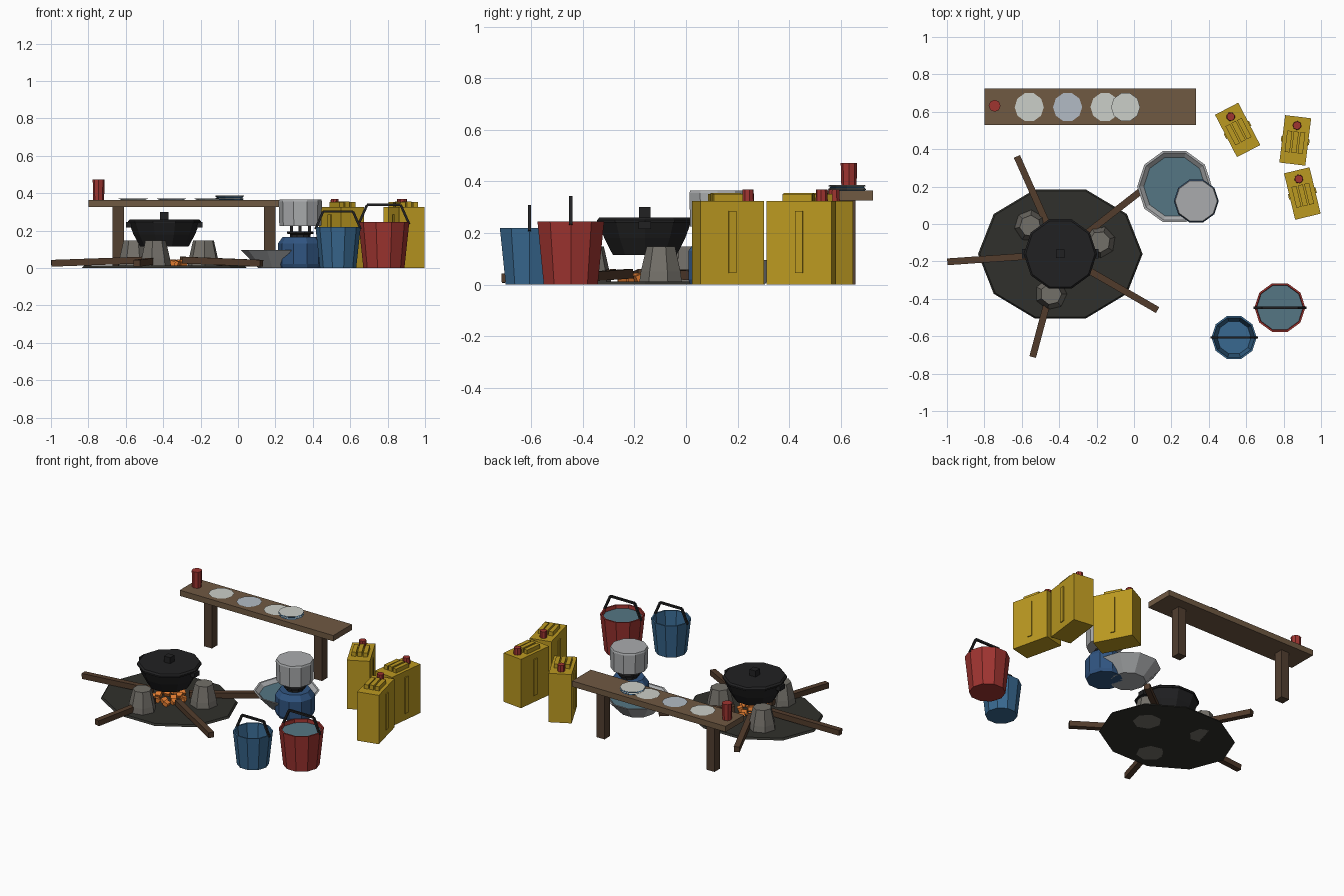
import bpy, bmesh, math, random
from mathutils import Vector, Matrix

if "Cube" in bpy.data.objects:
    bpy.data.objects.remove(bpy.data.objects["Cube"])

random.seed(4)
COLORS = {
    "yellow": (.50, .32, .015), "red": (.35, .035, .03), "blue": (.04, .14, .28),
    "stove_blue": (.03, .09, .22), "water": (.09, .18, .23), "wood": (.16, .10, .055),
    "leg_wood": (.085, .05, .03), "log": (.085, .045, .025), "ash": (.03, .03, .025),
    "black": (.015, .015, .016), "stone": (.17, .16, .14), "ember": (.75, .2, .03),
    "metal": (.40, .41, .42), "enamel": (.60, .62, .58), "blue_enamel": (.45, .50, .56),
}
MATS = {}


def mat(key):
    if key not in MATS:
        MATS[key] = bpy.data.materials.new(key)
        MATS[key].diffuse_color = (*COLORS[key], 1)
    return MATS[key]


def finish(bm, name, color, matrix=None):
    bmesh.ops.recalc_face_normals(bm, faces=bm.faces)
    me = bpy.data.meshes.new(name)
    bm.to_mesh(me)
    bm.free()
    ob = bpy.data.objects.new(name, me)
    me.materials.append(mat(color))
    if matrix:
        ob.matrix_world = matrix
    bpy.context.collection.objects.link(ob)
    return ob


def lathe(name, x, y, profile, color, n=10, turn=0.0, sy=1.0):
    """Closed faceted turned shape from (radius, z) pairs; first and last rings are capped."""
    bm = bmesh.new()
    rings = []
    for r, z in profile:
        rings.append([bm.verts.new((x + r * math.cos(turn + math.tau * i / n),
                                    y + sy * r * math.sin(turn + math.tau * i / n), z))
                      for i in range(n)])
    for a, b in zip(rings, rings[1:]):
        for i in range(n):
            j = (i + 1) % n
            bm.faces.new((a[i], a[j], b[j], b[i]))
    bm.faces.new(rings[0])
    bm.faces.new(rings[-1])
    return finish(bm, name, color)


def box(name, center, size, color, matrix=None):
    bm = bmesh.new()
    bmesh.ops.create_cube(bm, size=1)
    bmesh.ops.scale(bm, vec=size, verts=bm.verts)
    bmesh.ops.translate(bm, vec=center, verts=bm.verts)
    return finish(bm, name, color, matrix)


def bar(name, a, b, width, color):
    a, b = Vector(a), Vector(b)
    m = Matrix.Translation((a + b) / 2) @ (b - a).to_track_quat('X', 'Z').to_matrix().to_4x4()
    return box(name, (0, 0, 0), ((b - a).length, width, width), color, m)


# Bench with two posts
box("bench_top", (-.234, .627, .345), (1.13, .196, .038), "wood")
for x in (-.64, .17):
    box("bench_leg", (x, .627, .163), (.06, .06, .326), "leg_wood")

# Cup and plates on the bench
lathe("cup", -.745, .632, [(.029, .364), (.032, .472)], "red", 8)
for x, c in ((-.56, "enamel"), (-.355, "blue_enamel"), (-.155, "enamel")):
    lathe("plate", x, .625, [(.06, .362), (.078, .37)], c)
for i, c in enumerate(("blue", "enamel", "blue", "enamel")):
    z = .363 + i * .006
    lathe("stacked_plate", -.045, .625, [(.068, z), (.078, z + .006)], c)

# Hearth: ash patch, three stones, embers, radiating firewood
HX, HY = -.394, -.16
lathe("ash_patch", HX, HY, [(.44, 0), (.43, .012)], "ash", 10, 0, .825)
for deg in (137, 17, 257):
    t = math.radians(deg)
    lathe("hearth_stone", HX + .22 * math.cos(t), HY + .22 * math.sin(t),
          [(.087, 0), (.08, .05), (.057, .148)], "stone", 7, t)
for i in range(14):
    t, r = i * 2.4, .03 + .075 * math.sqrt(i / 13)
    m = Matrix.Translation((HX + r * math.cos(t), HY + r * math.sin(t), .026))
    m = m @ Matrix.Rotation(random.uniform(0, 3), 4, 'Z') @ Matrix.Rotation(.4, 4, 'X')
    box("ember", (0, 0, 0), (.036, .032, .026), "ember", m)
for deg, r in ((114, .57), (38, .58), (-30, .60), (255, .57), (184, .605)):
    d = Vector((math.cos(math.radians(deg)), math.sin(math.radians(deg)), 0))
    c = Vector((HX, HY, 0))
    bar("firewood", c + d * .12 + Vector((0, 0, .042)), c + d * r + Vector((0, 0, .025)),
        .036, "log")

# Cooking pot with lid, knob and side lugs
lathe("cooking_pot", HX, HY, [(.13, .115), (.165, .18), (.188, .24)], "black")
lathe("pot_lid", HX, HY, [(.195, .24), (.195, .25), (.185, .26)], "black")
box("lid_knob", (HX, HY, .28), (.045, .045, .04), "black")
for s in (-1, 1):
    box("pot_lug", (HX + s * .19, HY, .23), (.03, .05, .03), "black")

# Wash basin with water
lathe("basin", .217, .2, [(.11, 0), (.2, .095), (.188, .095), (.10, .015)], "metal")
lathe("basin_water", .217, .2, [(.156, .06), (.17, .074)], "water")

# Stove: tank, burner, supports, pot on top
SX, SY = .333, .123
lathe("stove_tank", SX, SY, [(.112, 0), (.12, .02), (.12, .13), (.095, .165)], "stove_blue")
lathe("stove_burner", SX, SY, [(.055, .165), (.055, .18), (.07, .183), (.07, .195)], "black")
for k in range(3):
    t = math.tau * k / 3 + .5
    box("pot_support", (SX + .055 * math.cos(t), SY + .055 * math.sin(t), .205),
        (.016, .016, .044), "black")
lathe("stove_pot", SX, SY, [(.112, .225), (.116, .355), (.112, .365)], "metal")


# Buckets with bail handles
def bucket(x, y, r0, r1, h, color, bail):
    lathe(color + "_bucket", x, y, [(r0, 0), (r1, h), (r1 - .01, h), (r0 - .006, .015)], color)
    pts = [(-r1, h - .012), (-r1 * .66, h + bail), (r1 * .66, h + bail), (r1, h - .012)]
    for (xa, za), (xb, zb) in zip(pts, pts[1:]):
        bar("bucket_handle", (x + xa, y, za), (x + xb, y, zb), .013, "black")


bucket(.535, -.607, .097, .121, .22, "blue", .082)
bucket(.78, -.447, .11, .136, .245, "red", .092)
lathe("bucket_water", .78, -.447, [(.12, .2), (.124, .222)], "water")

# Jerrycans: body, side ribs, triple handle, cap
for x, y, deg in ((.554, .503, 117.5), (.862, .447, 83), (.9, .163, 103.5)):
    m = Matrix.Translation((x, y, 0)) @ Matrix.Rotation(math.radians(deg), 4, 'Z')
    box("jerrycan", (0, 0, .1625), (.255, .14, .325), "yellow", m)
    for s in (-1, 1):
        box("jerrycan_rib", (0, s * .07, .165), (.03, .012, .24), "yellow", m)
    for o in (-.035, 0, .035):
        box("jerrycan_handle", (-.01, o, .338), (.115, .027, .034 if o == 0 else .028),
            "yellow", m)
    cap = lathe("jerrycan_cap", .08, 0, [(.024, .32), (.022, .368)], "red", 8)
    cap.matrix_world = m

for m in bpy.data.materials:
    if m.users and not m.is_grease_pencil:
        m.use_nodes = True
        m.node_tree.nodes["Principled BSDF"].inputs["Base Color"].default_value = m.diffuse_color
